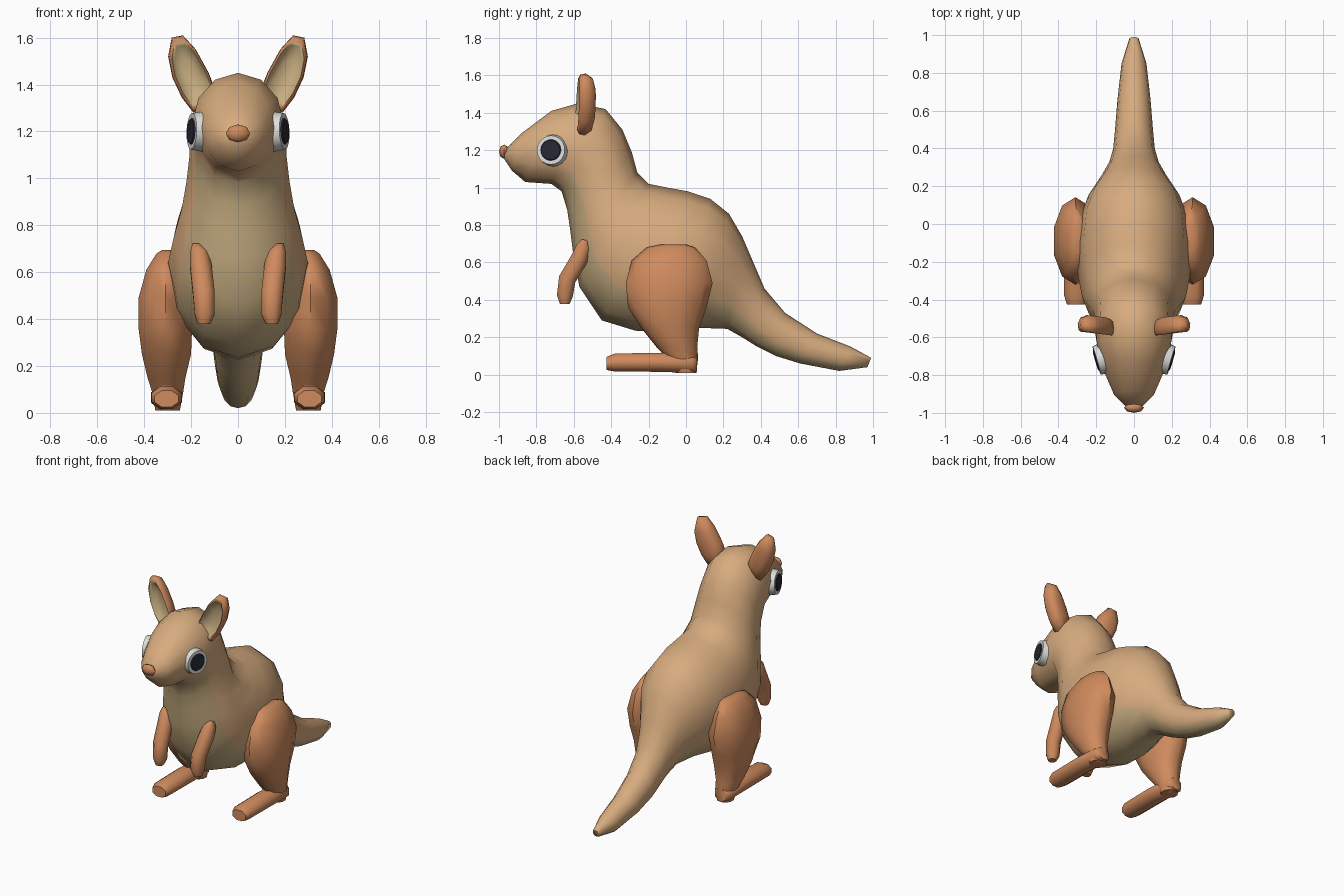
import bpy, bmesh, math
from mathutils import Vector, Matrix

old = bpy.data.objects.get("Cube")
if old:
    bpy.data.objects.remove(old, do_unlink=True)


def material(name, rgb):
    m = bpy.data.materials.new(name)
    m.use_nodes = True
    m.diffuse_color = (*rgb, 1)
    bsdf = m.node_tree.nodes["Principled BSDF"]
    bsdf.inputs["Base Color"].default_value = (*rgb, 1)
    bsdf.inputs["Roughness"].default_value = 0.8
    return m


TAN = material("tan fur", (0.68, 0.41, 0.21))
ORANGE = material("orange fur", (0.62, 0.255, 0.11))
CREAM = material("cream fur", (0.57, 0.42, 0.22))
WHITE = material("eye white", (0.72, 0.72, 0.70))
BLACK = material("pupil black", (0.02, 0.02, 0.035))


def finish(name, bm, mats, angle=60):
    bmesh.ops.recalc_face_normals(bm, faces=bm.faces[:])
    me = bpy.data.meshes.new(name)
    bm.to_mesh(me)
    bm.free()
    for m in mats:
        me.materials.append(m)
    ob = bpy.data.objects.new(name, me)
    bpy.context.collection.objects.link(ob)
    bpy.ops.object.select_all(action='DESELECT')
    ob.select_set(True)
    bpy.context.view_layer.objects.active = ob
    bpy.ops.object.shade_smooth_by_angle(angle=math.radians(angle))
    return ob


def loft(name, loops, mats, rule=lambda ring, side: 0, angle=60):
    """Bridge loops of points, capping both ends; rule picks the material."""
    bm = bmesh.new()
    rings = [[bm.verts.new(p) for p in loop] for loop in loops]
    n = len(rings[0])
    for i in range(len(rings) - 1):
        for k in range(n):
            j = (k + 1) % n
            f = bm.faces.new((rings[i][k], rings[i][j], rings[i + 1][j], rings[i + 1][k]))
            f.material_index = rule(i, k)
    for i, ring in ((-1, rings[0]), (len(rings) - 1, rings[-1])):
        bm.faces.new(ring).material_index = rule(i, n // 2)
    return finish(name, bm, mats, angle)


def ellipse(centre, a, b, n, phase=0.0):
    c, a, b = Vector(centre), Vector(a), Vector(b)
    angles = [2 * math.pi * (k + phase) / n for k in range(n)]
    return [c + a * math.cos(t) + b * math.sin(t) for t in angles]


# Body from snout to tail: back y, back z, belly y, belly z, half width
BODY = [
    (-.97, 1.20, -.97, 1.15, .04), (-.88, 1.29, -.93, 1.09, .105),
    (-.72, 1.41, -.86, 1.03, .155), (-.58, 1.45, -.72, 1.02, .195),
    (-.43, 1.42, -.665, .98, .203), (-.34, 1.31, -.635, .88, .207),
    (-.29, 1.19, -.62, .78, .22), (-.26, 1.08, -.605, .66, .24),
    (-.20, 1.02, -.57, .47, .275), (-.10, 1.00, -.45, .29, .297),
    (.01, .98, -.27, .235, .305), (.13, .94, -.08, .225, .29),
    (.23, .86, .08, .25, .24), (.30, .74, .22, .245, .17),
    (.36, .60, .30, .20, .13), (.42, .46, .38, .15, .11),
    (.53, .33, .48, .10, .10), (.70, .22, .61, .06, .088),
    (.88, .15, .82, .02, .066), (.99, .09, .97, .04, .025),
]
SIDES = 12
loops = []
for ty, tz, by, bz, w in BODY:
    top, bottom = Vector((0, ty, tz)), Vector((0, by, bz))
    loops.append(ellipse((top + bottom) / 2, (bottom - top) / 2, (w, 0, 0), SIDES))
# Cream runs along the underside from throat to tail tip
loft("body", loops, [TAN, CREAM],
     lambda i, k: int(4 <= i < len(BODY) - 1 and k in (0, 1, SIDES - 2, SIDES - 1)), 80)

# Nose
bm = bmesh.new()
bmesh.ops.create_uvsphere(bm, u_segments=8, v_segments=4, radius=1)
bm.transform(Matrix.Translation((0, -.973, 1.192)) @ Matrix.Diagonal((.052, .027, .038, 1)))
finish("nose", bm, [ORANGE])

# Thigh rings: z, centre y, half depth, centre x, half width
THIGH = [
    (.695, -.07, .07, .295, .03), (.68, -.08, .13, .30, .05), (.61, -.09, .20, .31, .085),
    (.49, -.09, .232, .31, .12), (.36, -.10, .21, .31, .12), (.25, -.085, .155, .305, .11),
    (.15, -.05, .11, .305, .085), (.09, -.02, .085, .30, .07), (.01, 0, .055, .30, .055),
]
# Foot rings: y, centre z, half height, half width
FOOT = [
    (.06, .06, .045, .045), (.03, .06, .055, .066), (-.14, .066, .055, .072),
    (-.38, .065, .052, .070), (-.425, .06, .038, .055),
]
# Arm path: x, y, z, radius
ARM = [
    (.178, -.54, .72, .018), (.165, -.547, .685, .042), (.158, -.57, .62, .05),
    (.146, -.635, .51, .05), (.142, -.648, .42, .046), (.145, -.648, .378, .028),
]
# Ear outline: x, z
EAR = [
    (.13, 1.29), (.09, 1.36), (.125, 1.45), (.18, 1.55), (.235, 1.61), (.283, 1.60),
    (.298, 1.52), (.28, 1.43), (.24, 1.345), (.19, 1.28),
]
EAR_MID = Vector((.20, 1.45))


def ear_loop(s, scale, y):
    pts = []
    for x, z in EAR:
        p = EAR_MID + (Vector((x, z)) - EAR_MID) * scale
        lean = .12 * (p.x - EAR_MID.x)
        pts.append((s * p.x, y + lean, p.y))
    return pts


def disc(name, s, radius, depth, out, mat):
    """Flat round plate on the side of the head, turned a little forward."""
    bm = bmesh.new()
    bmesh.ops.create_cone(bm, cap_ends=True, segments=20, radius1=radius,
                          radius2=radius * .9, depth=depth)
    normal = Vector((s * .96, -.28, .04)).normalized()
    turn = normal.to_track_quat('Z', 'Y').to_matrix().to_4x4()
    centre = Vector((s * .172, -.715, 1.20)) + normal * out
    bm.transform(Matrix.Translation(centre) @ turn)
    finish(name, bm, [mat], 30)


for side, s in (("left", 1), ("right", -1)):
    # Hind leg
    loft(side + "_thigh",
         [ellipse((s * x, y, z), (w, 0, 0), (0, d, 0), 10, .5) for z, y, d, x, w in THIGH],
         [ORANGE])
    loft(side + "_foot",
         [ellipse((s * .305, y, z), (w, 0, 0), (0, 0, h), 8, .5) for y, z, h, w in FOOT],
         [ORANGE])

    # Arm, with rings turned across the path
    rings = []
    for i, (x, y, z, r) in enumerate(ARM):
        a, b = ARM[max(i - 1, 0)], ARM[min(i + 1, len(ARM) - 1)]
        across = Vector((0, b[2] - a[2], a[1] - b[1])).normalized() * r
        rings.append(ellipse((s * x, y, z), (r, 0, 0), across, 8, .5))
    loft(side + "_arm", rings, [ORANGE])

    # Ear: rounded back, thick rim, sunken cream inside
    layers = [(.5, -.488), (.85, -.505), (1, -.54), (.96, -.57), (.84, -.58), (.74, -.565), (.4, -.545)]
    loft(side + "_ear", [ear_loop(s, sc, y) for sc, y in layers], [ORANGE, CREAM],
         lambda i, k: int(i >= 4), 70)

    # Eye
    disc(side + "_eye_white", s, .086, .05, .002, WHITE)
    disc(side + "_pupil", s, .058, .008, .029, BLACK)
